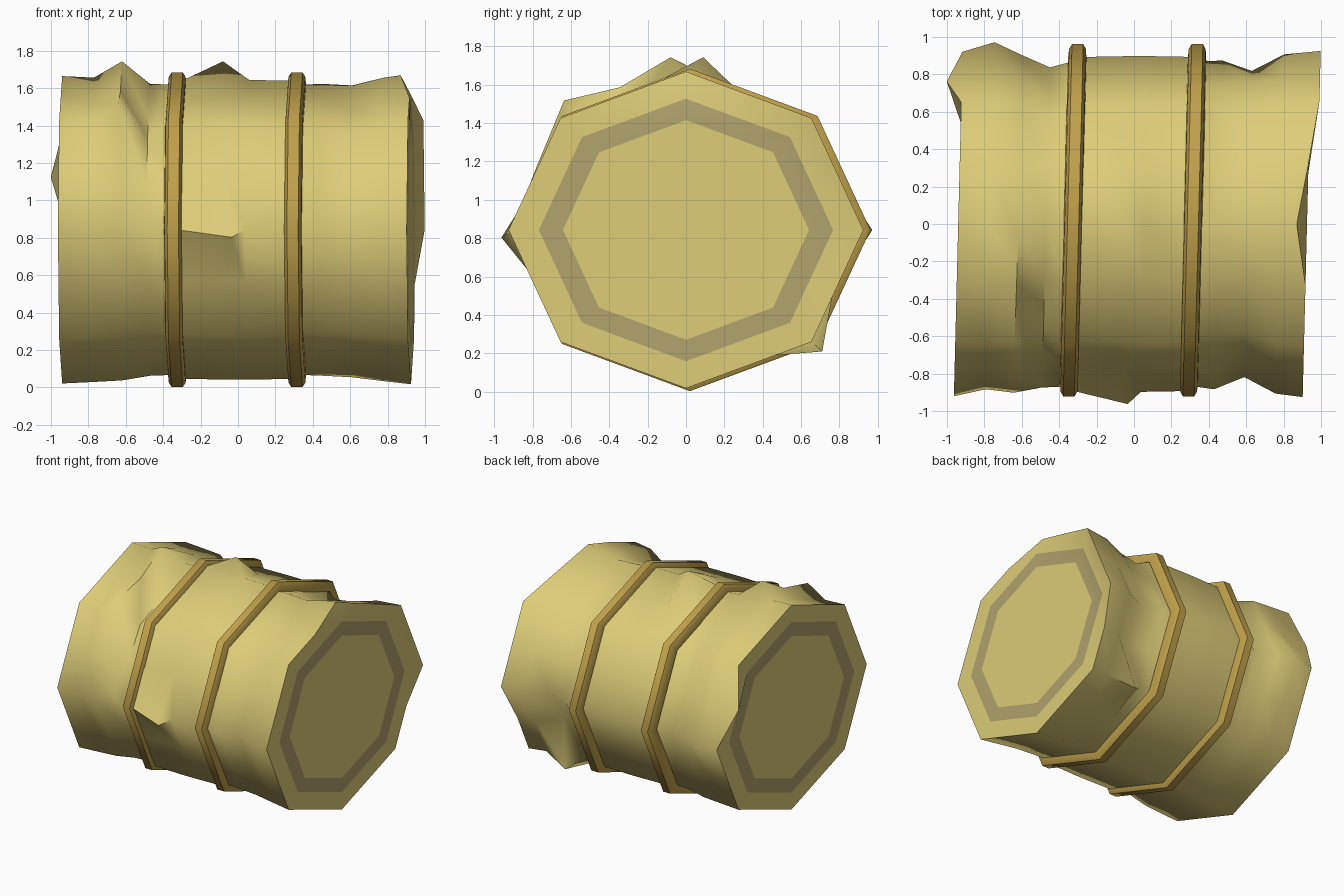
import bpy, bmesh, math
from mathutils import Vector

cube = bpy.data.objects.get("Cube")
if cube:
    bpy.data.objects.remove(cube, do_unlink=True)

SIDES = 16            # eight corners plus eight edge midpoints
HALF_Y, HALF_Z, MID_Z = 0.93, 0.83, 0.843
TILT = 0.025          # hoops and ends lean a little


def material(name, colour):
    mat = bpy.data.materials.new(name)
    mat.use_nodes = True
    mat.diffuse_color = (*colour, 1)
    mat.node_tree.nodes["Principled BSDF"].inputs["Base Color"].default_value = (*colour, 1)
    return mat


body_paint = material("pale brass", (0.73, 0.61, 0.19))
ring_paint = material("dull khaki", (0.44, 0.37, 0.15))
hoop_paint = material("dark gold", (0.52, 0.35, 0.07))


def point(x, k, scale):
    """Point k on an eight-sided oval lying across the x axis."""
    angle = math.tau * k / SIDES
    reach = scale * (math.cos(math.pi / 8) if k % 2 else 1)
    y = HALF_Y * reach * math.cos(angle)
    return Vector((x + TILT * y, y, MID_Z + HALF_Z * reach * math.sin(angle)))


def bridge(bm, first, second, mat=0):
    for k in range(SIDES):
        n = (k + 1) % SIDES
        bm.faces.new((first[k], first[n], second[n], second[k])).material_index = mat


def finish(bm, name, mats, angle):
    bmesh.ops.recalc_face_normals(bm, faces=bm.faces)
    mesh = bpy.data.meshes.new(name)
    bm.to_mesh(mesh)
    bm.free()
    for mat in mats:
        mesh.materials.append(mat)
    obj = bpy.data.objects.new(name, mesh)
    bpy.context.collection.objects.link(obj)
    bpy.ops.object.select_all(action='DESELECT')
    obj.select_set(True)
    bpy.context.view_layer.objects.active = obj
    bpy.ops.object.shade_smooth_by_angle(angle=math.radians(angle))
    return obj


def drum(name, stations, dents, shifts, cap=None):
    """Loft dented sections; cap is the station that closes the end."""
    bm = bmesh.new()
    rings = []
    for i, (x, scale) in enumerate(stations):
        ring = []
        for k in range(SIDES):
            p = point(x, k, dents.get((i, k), scale))
            ring.append(bm.verts.new(p + Vector(shifts.get((i, k), (0, 0, 0)))))
        rings.append(ring)
    for a, b in zip(rings, rings[1:]):
        bridge(bm, a, b)
    if cap is not None:
        # lip, painted ring and centre of the end
        x = stations[cap][0]
        outer, inner = [[bm.verts.new(point(x, k, s)) for k in range(SIDES)]
                        for s in (0.825, 0.69)]
        bridge(bm, rings[cap], outer)
        bridge(bm, outer, inner, 1)
        bm.faces.new(inner)
    return finish(bm, name, (body_paint, ring_paint), 62)


# Right end of the barrel
drum("right_drum",
     [(-0.94, 0.99), (-0.77, 0.98), (-0.62, 0.97), (-0.47, 0.94), (-0.35, 0.935)],
     {(0, 1): 0.96, (1, 0): 1.045, (1, 9): 0.92, (1, 8): 0.95,
      (2, 4): 1.085, (2, 6): 1.15, (2, 5): 1.05, (2, 7): 1.0,
      (3, 4): 0.94, (3, 5): 0.86, (3, 6): 0.84, (3, 7): 0.87,
      (3, 9): 0.9, (3, 2): 0.87, (3, 1): 0.86, (3, 0): 0.9},
     {(0, 1): (-0.08, 0, 0), (2, 4): (0, -0.08, 0), (2, 6): (0, 0.12, 0),
      (3, 8): (0, 0, 0.05)}, cap=0)

# Middle, with a sharp crease at the front and a raised top
drum("middle_drum",
     [(-0.3, 0.96), (-0.05, 0.965), (0.06, 0.965), (0.32, 0.96)],
     {(1, 8): 1.035, (1, 7): 0.91, (1, 9): 0.94, (1, 4): 1.085},
     {(1, 8): (0.04, 0, -0.04), (1, 4): (-0.03, 0.09, 0)})

# Left end of the barrel
drum("left_drum",
     [(0.35, 0.935), (0.45, 0.94), (0.61, 0.95), (0.78, 0.975), (0.925, 0.995)],
     {(1, 8): 0.95, (1, 7): 0.9, (1, 3): 0.89, (1, 2): 0.88, (1, 15): 0.86,
      (2, 8): 0.88, (2, 7): 0.88, (2, 6): 0.88, (2, 5): 0.9, (2, 4): 0.93,
      (2, 3): 0.91, (2, 2): 0.91, (2, 9): 0.9, (2, 0): 0.88, (2, 15): 0.82,
      (2, 14): 1.08, (2, 13): 0.88, (3, 4): 0.98},
     {(4, 0): (0.05, 0, 0), (4, 1): (0.05, 0, 0), (4, 2): (0.05, 0, 0),
      (4, 4): (-0.055, 0, 0), (2, 14): (-0.05, 0, 0)}, cap=4)

# Two raised hoops
PROFILE = [(-0.05, 0.92), (-0.045, 0.985), (-0.03, 1.013),
           (0.03, 1.013), (0.045, 0.985), (0.05, 0.92)]
for name, x in (("right_hoop", -0.325), ("left_hoop", 0.315)):
    bm = bmesh.new()
    loops = [[bm.verts.new(point(x + dx, k, s) + Vector((0, 0.02, 0)))
              for k in range(SIDES)] for dx, s in PROFILE]
    for a, b in zip(loops, loops[1:] + loops[:1]):
        bridge(bm, a, b)
    finish(bm, name, (hoop_paint,), 50)
